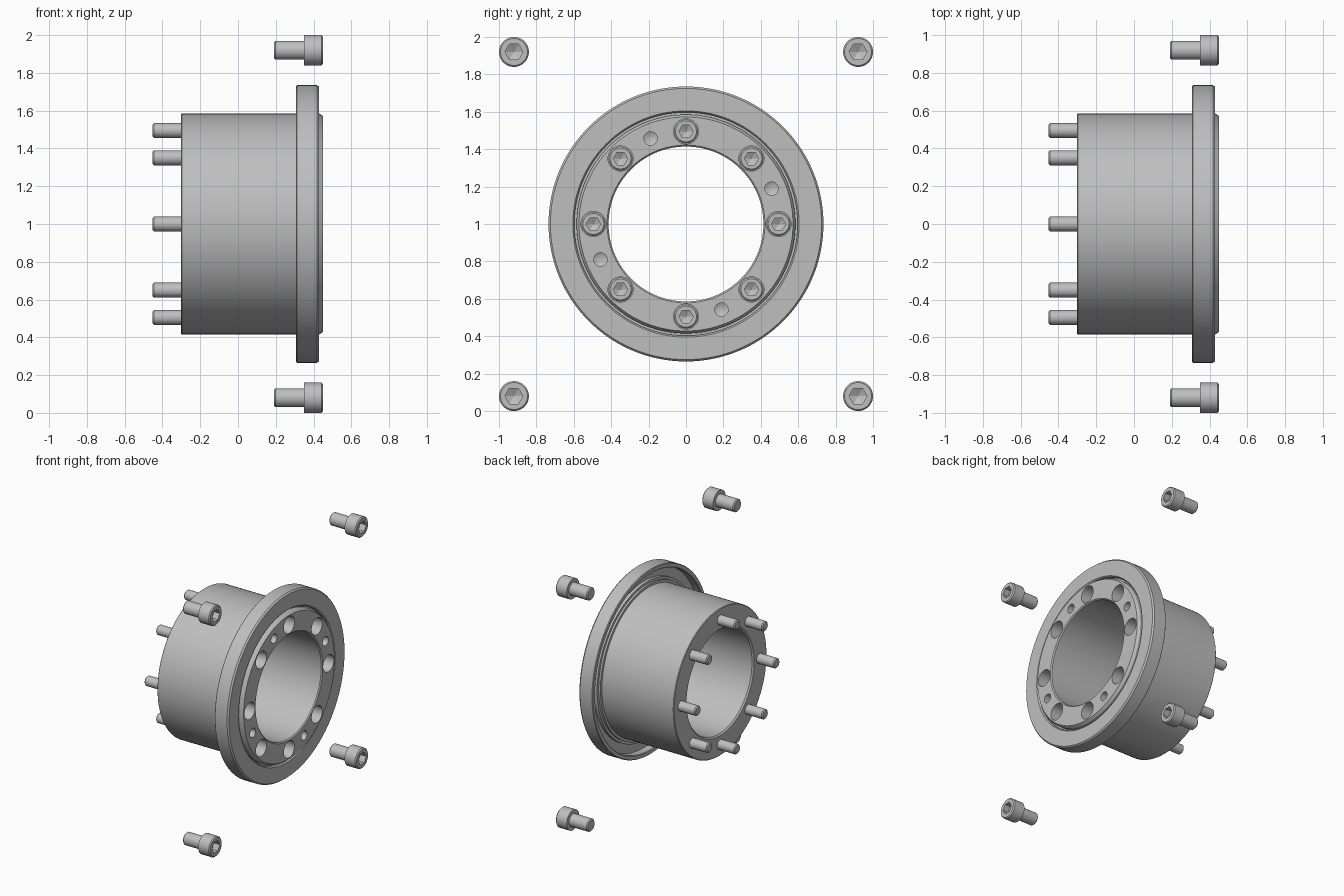
import bpy
import bmesh
from math import cos, sin, pi, radians

cube = bpy.data.objects.get("Cube")
if cube:
    bpy.data.objects.remove(cube)

steel = bpy.data.materials.new("grey steel")
steel.use_nodes = True
grey = (0.52, 0.52, 0.52, 1)
steel.diffuse_color = grey
steel.node_tree.nodes["Principled BSDF"].inputs["Base Color"].default_value = grey

CENTRE_Z = 1.0
BOLT_CIRCLE = 0.495


def hex_factor(a):
    """Radius of a unit hexagon at angle a."""
    return cos(pi / 6) / cos(a % (pi / 3) - pi / 6)


def lathe(bm, profile, y=0, z=0, steps=48, closed=False):
    """Spin (x, radius[, 'hex']) points about an axis parallel to x."""
    rings = []
    for x, r, *shape in profile:
        if r == 0:
            rings.append([bm.verts.new((x, y, z))] * steps)
            continue
        ring = []
        for i in range(steps):
            a = 2 * pi * i / steps
            rr = r * hex_factor(a) if shape else r
            ring.append(bm.verts.new((x, y + rr * cos(a), z + rr * sin(a))))
        rings.append(ring)
    pairs = list(zip(rings, rings[1:]))
    if closed:
        pairs.append((rings[-1], rings[0]))
    for p, q in pairs:
        for i in range(steps):
            j = (i + 1) % steps
            corners = list(dict.fromkeys((p[i], p[j], q[j], q[i])))
            bm.faces.new(corners)


def finish(name, bm):
    bmesh.ops.recalc_face_normals(bm, faces=bm.faces)
    mesh = bpy.data.meshes.new(name)
    bm.to_mesh(mesh)
    bm.free()
    mesh.materials.append(steel)
    obj = bpy.data.objects.new(name, mesh)
    obj.location.z = CENTRE_Z
    bpy.context.collection.objects.link(obj)
    return obj


def smooth(obj):
    bpy.ops.object.select_all(action='DESELECT')
    obj.select_set(True)
    bpy.context.view_layer.objects.active = obj
    bpy.ops.object.shade_smooth_by_angle(angle=radians(25))


def screw(name, y, z, tip, seat, top, shank, head):
    """Socket head cap screw pointing towards -x."""
    b = 0.008
    key = head * 0.6
    depth = (top - seat) * 0.5
    bm = bmesh.new()
    lathe(bm, [(tip, 0), (tip, shank - b), (tip + b, shank), (seat, shank),
               (seat, head), (top - b, head), (top, head - b),
               (top, key, 'hex'), (top - depth, key, 'hex'),
               (top - depth - key * 0.5, 0)], y, z)
    smooth(finish(name, bm))


def on_circle(count, offset=0):
    for i in range(count):
        a = radians(offset) + 2 * pi * i / count
        yield BOLT_CIRCLE * cos(a), BOLT_CIRCLE * sin(a)


# Main sleeve with chamfered ends
bm = bmesh.new()
lathe(bm, [(-0.302, 0.425), (-0.302, 0.58), (-0.297, 0.585), (0.43, 0.585),
           (0.45, 0.572), (0.45, 0.422), (0.442, 0.414), (-0.291, 0.414)],
      steps=128, closed=True)
sleeve = finish("sleeve", bm)

# Counterbored bolt holes and small blind holes, cut from the sleeve
bm = bmesh.new()
for y, z in on_circle(8):
    lathe(bm, [(-0.4, 0), (-0.4, 0.039), (-0.18, 0.039), (-0.18, 0.067),
               (0.5, 0.067), (0.5, 0)], y, z)
for y, z in on_circle(4, 22.5):
    lathe(bm, [(0.28, 0), (0.3, 0.036), (0.5, 0.036), (0.5, 0)], y, z, 32)
cutter = finish("hole_cutter", bm)
cutter.hide_render = True
cut = sleeve.modifiers.new("holes", 'BOOLEAN')
cut.operation = 'DIFFERENCE'
cut.solver = 'EXACT'
cut.object = cutter
bpy.context.view_layer.update()
graph = bpy.context.evaluated_depsgraph_get()
drilled = bpy.data.meshes.new_from_object(sleeve.evaluated_get(graph))
sleeve.modifiers.clear()
sleeve.data = drilled
bpy.data.objects.remove(cutter)
smooth(sleeve)

# Flange with a rear recess, a hub step and a groove around the sleeve
bm = bmesh.new()
lathe(bm, [(0.308, 0.705), (0.308, 0.73), (0.313, 0.735), (0.418, 0.735),
           (0.43, 0.725), (0.43, 0.605), (0.42, 0.597), (0.4, 0.597),
           (0.4, 0.58), (0.33, 0.58), (0.33, 0.605), (0.345, 0.605),
           (0.345, 0.625), (0.37, 0.625), (0.37, 0.7), (0.313, 0.7)],
      steps=128, closed=True)
smooth(finish("flange", bm))

# Screws seated deep in the sleeve, tips showing at the rear
for n, (y, z) in enumerate(on_circle(8), 1):
    screw(f"sleeve_screw_{n}", y, z, -0.453, -0.18, -0.1, 0.039, 0.064)

# Loose mounting screws at the four corners
for y, side in ((-0.92, "front"), (0.92, "back")):
    for z, level in ((-0.92, "lower"), (0.92, "upper")):
        screw(f"mounting_screw_{level}_{side}", y, z, 0.19, 0.35, 0.45, 0.05, 0.08)
